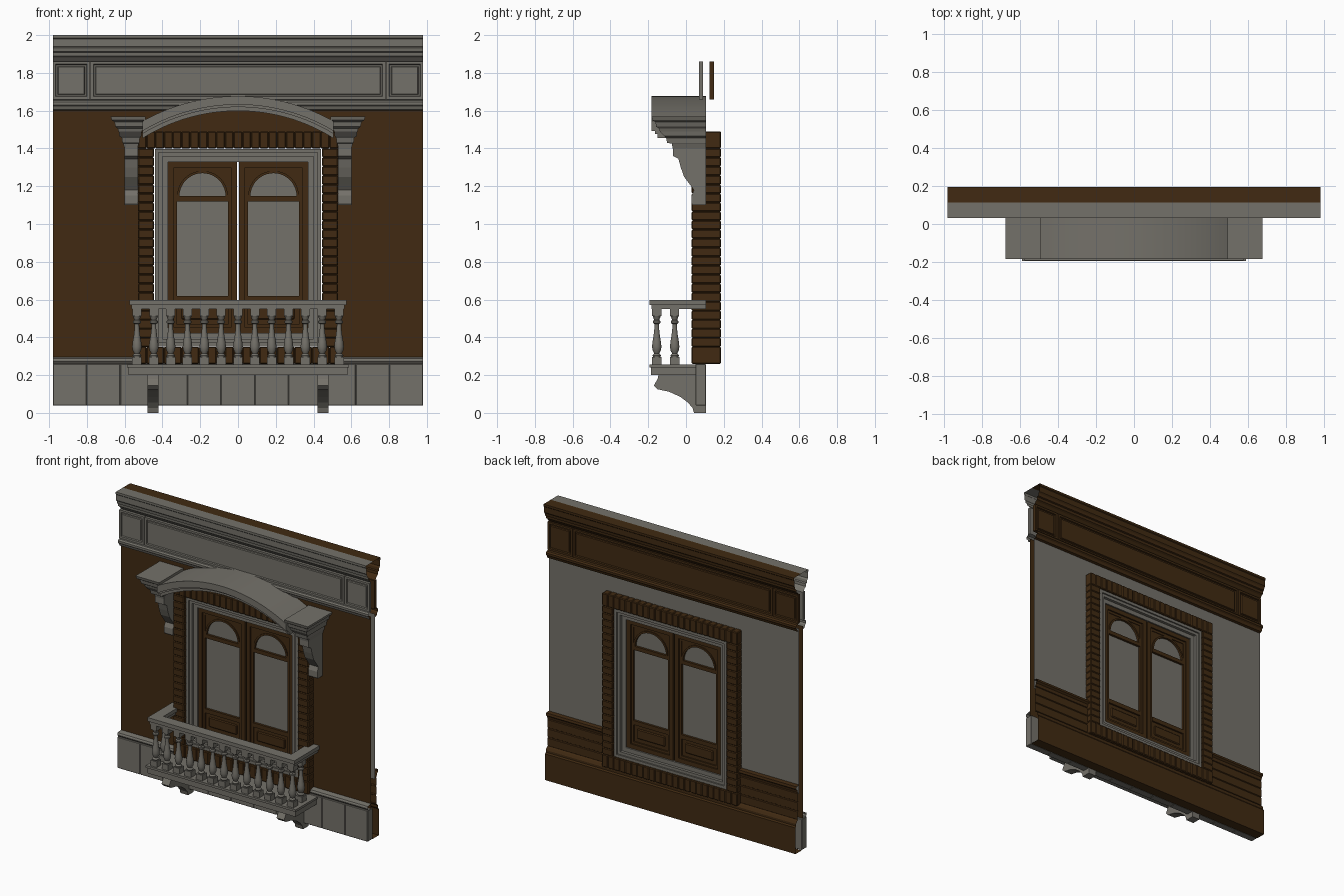
import bpy, bmesh, math
from mathutils import Vector

if "Cube" in bpy.data.objects:
    bpy.data.objects.remove(bpy.data.objects["Cube"])

def material(name, col):
    m = bpy.data.materials.new(name)
    m.diffuse_color = (*col, 1)
    m.use_nodes = True
    m.node_tree.nodes["Principled BSDF"].inputs["Base Color"].default_value = m.diffuse_color
    return m

STONE = material("grey stone", (0.175, 0.166, 0.143))
BROWN = material("dark brown", (0.052, 0.023, 0.006))

def finish(bm, name, mat, recalc=True):
    if recalc:
        bmesh.ops.recalc_face_normals(bm, faces=bm.faces)
    me = bpy.data.meshes.new(name)
    bm.to_mesh(me)
    bm.free()
    me.materials.append(mat)
    ob = bpy.data.objects.new(name, me)
    bpy.context.collection.objects.link(ob)
    return ob

def loft(bm, rings):
    vs = [[bm.verts.new(p) for p in r] for r in rings]
    n = len(vs[0])
    for a, b in zip(vs, vs[1:]):
        for i in range(n):
            bm.faces.new((a[i], a[(i + 1) % n], b[(i + 1) % n], b[i]))
    bm.faces.new(vs[0][::-1])
    bm.faces.new(vs[-1])

def rect(x0, x1, y0, y1, z):
    return [(x0, y0, z), (x1, y0, z), (x1, y1, z), (x0, y1, z)]

def box(bm, x0, x1, y0, y1, z0, z1):
    loft(bm, [rect(x0, x1, y0, y1, z0), rect(x0, x1, y0, y1, z1)])

def boxes(name, mat, items, bevel=0):
    bm = bmesh.new()
    for it in items:
        box(bm, *it)
    if bevel:
        bmesh.ops.recalc_face_normals(bm, faces=bm.faces)
        bmesh.ops.bevel(bm, geom=bm.edges[:], offset=bevel, segments=1, affect='EDGES')
    return finish(bm, name, mat)

def prism_y(bm, pts, y0, y1):
    loft(bm, [[(x, y0, z) for x, z in pts], [(x, y1, z) for x, z in pts]])

def prism_x(bm, pts, x0, x1):
    loft(bm, [[(x0, y, z) for y, z in pts], [(x1, y, z) for y, z in pts]])

def frame(x0, x1, z0, z1, w, y0, y1):
    """Four bars of a rectangular frame."""
    return [(x0, x0 + w, y0, y1, z0, z1), (x1 - w, x1, y0, y1, z0, z1),
            (x0 + w, x1 - w, y0, y1, z0, z0 + w), (x0 + w, x1 - w, y0, y1, z1 - w, z1)]

def strip(name, mat, prof, spans, back=False):
    """Open (y, z) profile, top to bottom, swept along x; ends stay open."""
    bm = bmesh.new()
    for x0, x1 in spans:
        a = [bm.verts.new((x0, y, z)) for y, z in prof]
        b = [bm.verts.new((x1, y, z)) for y, z in prof]
        for i in range(len(prof) - 1):
            f = [a[i], a[i + 1], b[i + 1], b[i]]
            bm.faces.new(f[::-1] if back else f)
    return finish(bm, name, mat, False)

W = 0.98
SIDES = [(-W, -0.49), (0.49, W)]
FULL = [(-W, W)]
flip = lambda prof: [(0.225 - y, z) for y, z in prof]

# wall skins, open around the window
for name, mat, y, back, zb in (("outer_wall", BROWN, 0.09, False, 0.25), ("inner_wall", STONE, 0.135, True, 0.45)):
    strip(name + "_sides", mat, [(y, 1.62), (y, zb)], SIDES, back)
    strip(name + "_head", mat, [(y, 1.62), (y, 1.44)], [(-0.49, 0.49)], back)

# frieze and cornice, outside in stone and inside in wood
frieze = [(0.1125, 2.0), (0.032, 2.0), (0.032, 1.985), (0.037, 1.98), (0.037, 1.94), (0.045, 1.93),
          (0.048, 1.912), (0.058, 1.908), (0.06, 1.89), (0.072, 1.882), (0.09, 1.86), (0.09, 1.66),
          (0.066, 1.655), (0.058, 1.645), (0.058, 1.63), (0.068, 1.622), (0.074, 1.605), (0.09, 1.6)]
strip("outer_frieze", STONE, frieze, FULL)
strip("inner_frieze", BROWN, flip(frieze), FULL, True)
for name, mat, ys, d in (("outer", STONE, (0.07, 0.09), -1), ("inner", BROWN, (0.125, 0.148), 1)):
    bm = bmesh.new()
    for x0, x1 in ((-W, -0.785), (-0.78, 0.78), (0.785, W)):
        box(bm, x0, x1, *ys, 1.66, 1.86)
    bmesh.ops.recalc_face_normals(bm, faces=bm.faces)
    fs = [f for f in bm.faces if f.normal.y * d > 0.9]
    for t, depth in ((0.02, 0), (0.004, -0.01), (0.012, 0), (0.005, 0.007)):
        bmesh.ops.inset_individual(bm, faces=fs, thickness=t, depth=depth)
    finish(bm, name + "_frieze_panels", mat)

# outside plinth blocks and coping
bw = 2 * W / 11
boxes("plinth_blocks", STONE, [(-W + i * bw, -W + (i + 1) * bw, 0.05, 0.105, 0.04, 0.26) for i in range(11)], 0.003)
strip("plinth_coping", STONE, [(0.09, 0.295), (0.055, 0.288), (0.05, 0.28), (0.05, 0.272), (0.058, 0.262), (0.058, 0.25)], FULL)

# inside wainscot: cap, grooved boards, skirting
cap = [(0.135, 0.515), (0.165, 0.512), (0.168, 0.495), (0.155, 0.485), (0.15, 0.465)]
boards = []
for z in (0.465, 0.40, 0.335):
    boards += [(0.144, z - 0.003), (0.15, z - 0.007), (0.15, z - 0.06), (0.144, z - 0.064)]
strip("wainscot", BROWN, cap + boards, SIDES, True)
strip("skirting", BROWN, [(0.144, 0.272), (0.158, 0.265), (0.168, 0.25), (0.168, 0.235), (0.175, 0.225),
                          (0.175, 0.04), (0.105, 0.04)], FULL, True)

# brick surround: jambs and upright courses
bricks = []
for i in range(22):
    z = 0.35 + i * 1.05 / 22
    for s in (-1, 1):
        a, b = sorted((s * 0.445, s * 0.53))
        bricks.append((a, b, 0.03, 0.185, z, z + 1.05 / 22))
for i in range(23):
    x = -0.53 + i * 1.06 / 23
    for z in (0.26, 1.40):
        bricks.append((x, x + 1.06 / 23, 0.03, 0.185, z, z + 0.09))
boxes("brick_surround", BROWN, bricks, 0.005)

# stone window frame
boxes("window_frame_outer", STONE, frame(-0.44, 0.44, 0.352, 1.398, 0.02, 0.045, 0.175))
boxes("window_frame_middle", STONE, frame(-0.42, 0.42, 0.372, 1.378, 0.02, 0.055, 0.165))
boxes("window_frame_inner", STONE, frame(-0.40, 0.40, 0.392, 1.358, 0.03, 0.075, 0.145))

# casements
for s, side in ((-1, "left"), (1, "right")):
    fx = lambda a, b: tuple(sorted((s * a, s * b)))
    x0, x1 = fx(0.006, 0.37)
    i0, i1 = fx(0.036, 0.34)
    boxes(side + "_casement_stiles", BROWN, frame(x0, x1, 0.422, 1.328, 0.03, 0.085, 0.135))
    boxes(side + "_casement_moulding", BROWN, frame(i0, i1, 0.452, 1.298, 0.017, 0.095, 0.125))
    g0, g1 = i0 + 0.017, i1 - 0.017
    boxes(side + "_casement_rails", BROWN, [(g0, g1, 0.092, 0.128, 1.12, 1.147), (g0, g1, 0.092, 0.128, 0.59, 0.62),
                                            (g0, g1, 0.104, 0.116, 0.46, 0.60)])
    boxes(side + "_lower_panel", BROWN, [(g0 + 0.025, g1 - 0.025, 0.096, 0.124, 0.495, 0.565)], 0.006)
    boxes(side + "_glass", STONE, [(g0, g1, 0.108, 0.112, 0.60, 1.285)])
    # arched head with raised trim
    cx, n = (g0 + g1) / 2, 20
    arc = lambda r: [(cx - r * math.cos(math.pi * k / n), 1.147 + r * math.sin(math.pi * k / n)) for k in range(n + 1)]
    bm = bmesh.new()
    prism_y(bm, [(g0, 1.147)] + arc(0.124) + [(g1, 1.147), (g1, 1.29), (g0, 1.29)], 0.1, 0.12)
    prism_y(bm, arc(0.122) + arc(0.1345)[::-1], 0.092, 0.128)
    finish(bm, side + "_arched_head", BROWN)

# arched hood
R, top = 1.03, 1.677
def hood_arc(d, n=28, half=0.505):
    r = R - d
    return [(x, top - R + math.sqrt(r * r - x * x)) for x in (half * (2 * k / n - 1) for k in range(n + 1))]
bm = bmesh.new()
for d0, d1, y in ((0, 0.045, -0.183), (0.045, 0.058, -0.165), (0.058, 0.078, -0.15)):
    prism_y(bm, hood_arc(d0) + hood_arc(d1)[::-1], y, 0.105)
hood = finish(bm, "hood_arch", STONE)

# hood capitals and scrolled brackets: (inner x, outer x, front y, z)
steps = [(0.53, 0.60, -0.07, 1.40), (0.527, 0.608, -0.075, 1.425), (0.522, 0.612, -0.10, 1.43),
         (0.52, 0.615, -0.105, 1.455), (0.512, 0.628, -0.115, 1.465), (0.51, 0.632, -0.138, 1.49),
         (0.50, 0.637, -0.142, 1.505), (0.498, 0.648, -0.158, 1.515), (0.495, 0.655, -0.162, 1.54),
         (0.49, 0.668, -0.178, 1.55), (0.49, 0.675, -0.183, 1.57)]
scroll = [(0.105, 1.41), (-0.07, 1.41), (-0.07, 1.36), (-0.04, 1.345), (-0.028, 1.30), (-0.01, 1.25), (0.02, 1.21),
          (0.042, 1.18), (0.036, 1.165), (0.03, 1.15), (0.03, 1.11), (0.035, 1.10), (0.105, 1.10)]
console = [(0.105, 0.205), (-0.145, 0.205), (-0.15, 0.18), (-0.17, 0.145), (-0.15, 0.125), (-0.09, 0.112),
           (-0.03, 0.085), (0.01, 0.055), (0.035, 0.025), (0.042, 0.0), (0.105, 0.0)]
for s, side in ((-1, "left"), (1, "right")):
    bm = bmesh.new()
    loft(bm, [rect(s * a, s * b, y, 0.105, z) for a, b, y, z in steps])
    finish(bm, side + "_hood_capital", STONE)
    bm = bmesh.new()
    prism_x(bm, scroll, s * 0.53, s * 0.60)
    finish(bm, side + "_hood_bracket", STONE)
    bm = bmesh.new()
    prism_x(bm, console, s * 0.42, s * 0.48)
    finish(bm, side + "_balcony_bracket", STONE)

# balcony slab and U-shaped handrail
boxes("balcony_slab", STONE, [(-0.58, 0.58, -0.185, 0.105, 0.20, 0.24), (-0.588, 0.588, -0.194, 0.105, 0.24, 0.256)])
rail = []
for e, z0, z1 in ((0, 0.572, 0.598), (0.01, 0.55, 0.572)):
    rail.append((-0.575 + e, 0.575 - e, -0.192 + e, -0.118 - e, z0, z1))
    rail += [(-0.575 + e, -0.50 - e, -0.118 - e, 0.105, z0, z1), (0.50 + e, 0.575 - e, -0.118 - e, 0.105, z0, z1)]
boxes("handrail", STONE, rail)

# balusters
turn = [(0.02, 0.295), (0.023, 0.305), (0.014, 0.315), (0.022, 0.33), (0.0255, 0.35), (0.023, 0.375), (0.017, 0.41),
        (0.0125, 0.45), (0.012, 0.47), (0.021, 0.476), (0.021, 0.486), (0.014, 0.492), (0.02, 0.508), (0.023, 0.515)]
bm = bmesh.new()
loft(bm, [[(r * math.cos(k * math.tau / 14), r * math.sin(k * math.tau / 14), z) for k in range(14)] for r, z in turn])
box(bm, -0.025, 0.025, -0.025, 0.025, 0.255, 0.296)
box(bm, -0.024, 0.024, -0.024, 0.024, 0.513, 0.552)
first = finish(bm, "baluster", STONE)
spots = [(-0.535 + i * 1.07 / 12, -0.155) for i in range(13)] + [(-0.535, -0.06), (0.535, -0.06)]
first.location = (*spots[0], 0)
for p in spots[1:]:
    ob = bpy.data.objects.new("baluster", first.data)
    ob.location = (*p, 0)
    bpy.context.collection.objects.link(ob)

# smooth the turned and curved parts
for ob in (first, hood):
    bpy.ops.object.select_all(action='DESELECT')
    ob.select_set(True)
    bpy.context.view_layer.objects.active = ob
    bpy.ops.object.shade_smooth_by_angle(angle=math.radians(35))
